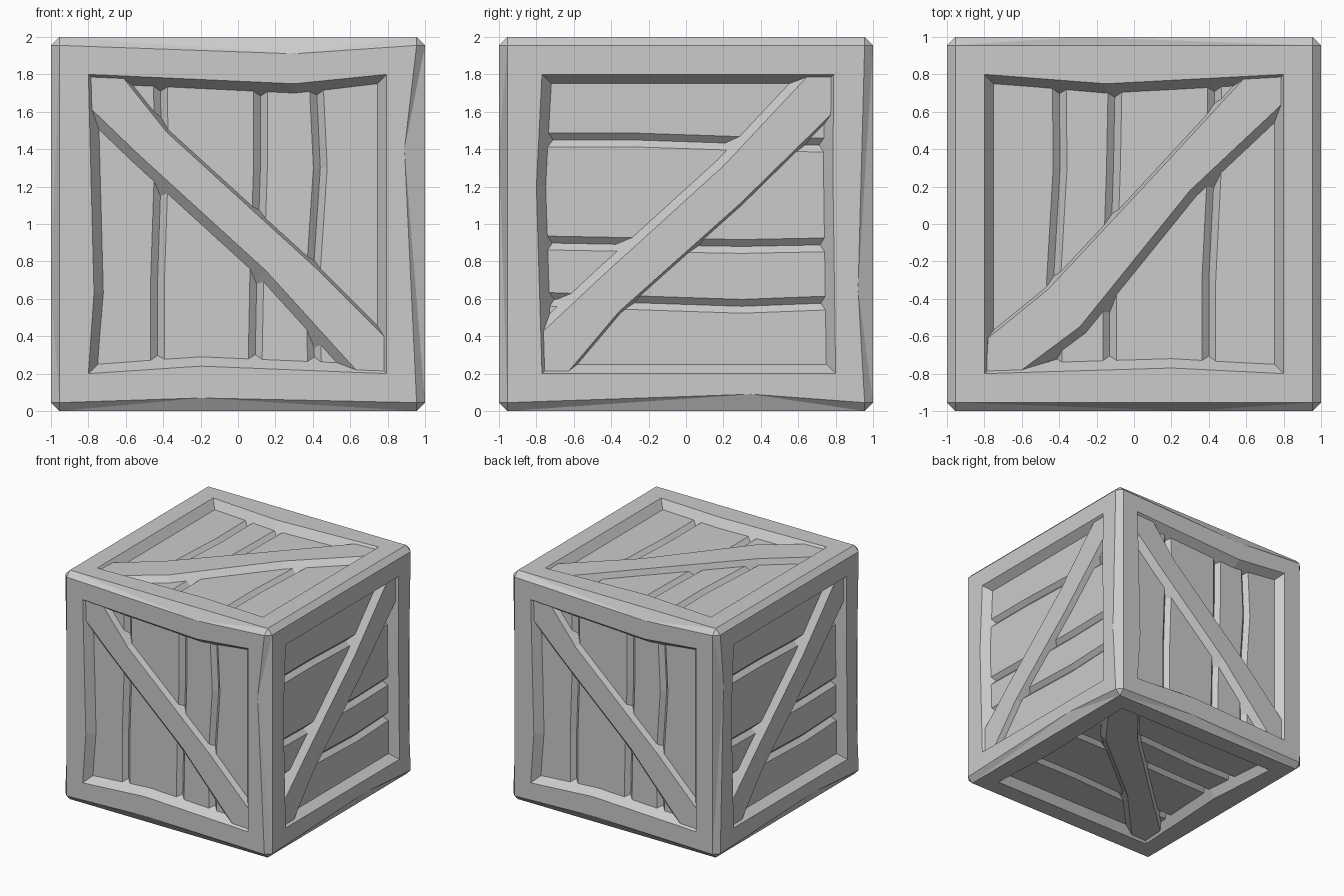
import bpy, bmesh
from mathutils import Vector

if "Cube" in bpy.data.objects:
    bpy.data.objects.remove(bpy.data.objects["Cube"])

C = 0.955                               # where the outer chamfer starts
BRACE_D, PLANK_D, GROOVE_D = 0.02, 0.07, 0.105
SPREAD = 0.075                          # inward slope of the frame walls
ST = (0.82, 0.3, -0.3, -0.82)           # stations along each groove

# Three panel designs, in panel coordinates. Side order: bottom, right, top, left
upright = dict(
    corners=[(-.8, -.8), (.795, -.8), (.795, .8), (-.8, .8)],
    mids=[(-.2, -.76), None, (.3, .75), (-.77, -.37)],
    dents=[(-.2, -.93), (.89, .4), (.3, .91), None],
    grooves=[(-.415, -.41, -.43, -.43), (.12, .12, .10, .09), (.415, .44, .40, .41)],
    across=False, diagonal=((-.79, .79), (.79, -.79)),
    upper=[(-.62, .79), (-.38, .49), (.41, -.23), (.79, -.61)], up_w=.015,
    lower=[(.64, -.79), (.15, -.25), (-.53, .37), (-.79, .62)], low_w=.05)
sideways = dict(
    corners=[(-.77, -.8), (.8, -.8), (.79, .8), (-.77, .8)],
    mids=[None, (.785, .3), None, (-.8, .2)],
    dents=[(.35, -.91), (.92, -.35), None, None],
    grooves=[(-.42, -.44, -.42, -.40), (-.11, -.12, -.11, -.10), (.42, .43, .45, .45)],
    across=True, diagonal=((-.77, -.79), (.79, .79)),
    upper=[(-.77, -.58), (-.45, -.28), (.2, .31), (.65, .79)], up_w=.045,
    lower=[(.79, .6), (.29, .11), (-.36, -.47), (-.63, -.79)], low_w=.012)
level = dict(
    corners=[(-.8, -.8), (.8, -.8), (.8, .8), (-.8, .8)],
    mids=[(.2, -.77), None, (-.15, .75), None],
    dents=[None] * 4,
    grooves=[(-.40, -.395, -.43, -.42), (-.10, -.11, -.13, -.13), (.43, .43, .40, .40)],
    across=False, diagonal=((-.79, -.79), (.79, .79)),
    upper=[(-.78, -.61), (-.46, -.35), (.1, .25), (.59, .78)], up_w=.015,
    lower=[(.79, .64), (.3, .18), (-.29, -.55), (-.6, -.78)], low_w=.045)
# the far sides carry slightly different edge dents
upright_b = dict(upright, dents=[(-.2, -.93), None, (.3, .91), None])
sideways_b = dict(sideways, dents=[(.35, -.91), (.92, -.35), None, (-.91, .5)])

# Each panel: design, u axis, v axis, outward normal
PANELS = {
    "front": (upright, (1, 0, 0), (0, 0, 1), (0, -1, 0)),
    "back": (upright_b, (-1, 0, 0), (0, 0, 1), (0, 1, 0)),
    "right": (sideways, (0, 1, 0), (0, 0, 1), (1, 0, 0)),
    "left": (sideways_b, (0, -1, 0), (0, 0, 1), (-1, 0, 0)),
    "top": (level, (1, 0, 0), (0, 1, 0), (0, 0, 1)),
    "bottom": (level, (0, -1, 0), (-1, 0, 0), (0, 0, -1)),
}


def placer(u, v, n):
    u, v, n = Vector(u), Vector(v), Vector(n)
    return lambda p, d: u * p[0] + v * p[1] + n * (1 - d)


def finish(bm, name):
    bmesh.ops.recalc_face_normals(bm, faces=bm.faces[:])
    bmesh.ops.translate(bm, verts=bm.verts[:], vec=(0, 0, 1))
    me = bpy.data.meshes.new(name)
    bm.to_mesh(me)
    bm.free()
    bpy.context.collection.objects.link(bpy.data.objects.new(name, me))


def loft(bm, rings):
    # closed rings joined into a capped solid
    rows = [[bm.verts.new(p) for p in r] for r in rings]
    m = len(rows[0])
    for a, b in zip(rows, rows[1:]):
        for i in range(m):
            j = (i + 1) % m
            bm.faces.new((a[i], a[j], b[j], b[i]))
    bm.faces.new(rows[0])
    bm.faces.new(rows[-1])


def planks(name, g, place):
    bm = bmesh.new()
    lines = [(-.84,) * 4] + g["grooves"] + [(.84,) * 4]
    for a, b in zip(lines, lines[1:]):
        rings = []
        for s, l, r in zip(ST, a, b):
            sec = [(l, GROOVE_D), (l + .037, PLANK_D), (r - .037, PLANK_D), (r, GROOVE_D)]
            rings.append([place((s, c) if g["across"] else (c, s), d) for c, d in sec])
        loft(bm, rings)
    finish(bm, name + "_planks")


def brace(name, g, place):
    bm = bmesh.new()
    a, b = (Vector(p) for p in g["diagonal"])
    t = (b - a).normalized()
    nrm = Vector((-t.y, t.x))           # points to the upper edge
    k = (GROOVE_D - BRACE_D) / (PLANK_D - BRACE_D)
    top = [a] + [Vector(p) for p in g["upper"]] + [b] + [Vector(p) for p in g["lower"]]
    off = [0] + [g["up_w"]] * 4 + [0] + [-g["low_w"]] * 4
    base = [p + nrm * o * k for p, o in zip(top, off)]
    loft(bm, [[place(p, BRACE_D) for p in top], [place(p, GROOVE_D) for p in base]])
    finish(bm, name + "_brace")


# Frame: rims and sloped walls of all six panels, then the outer chamfers
bm = bmesh.new()
segments, corners = {}, {}
for name, (g, u, v, n) in PANELS.items():
    place = placer(u, v, n)
    signs = [(-1, -1), (1, -1), (1, 1), (-1, 1)]
    outs = [(0, -1), (1, 0), (0, 1), (-1, 0)]
    outer = [bm.verts.new(place((C * a, C * b), 0)) for a, b in signs]
    rim = [bm.verts.new(place(p, 0)) for p in g["corners"]]
    deep = [bm.verts.new(place((p[0] - SPREAD * s[0], p[1] - SPREAD * s[1]), GROOVE_D))
            for p, s in zip(g["corners"], signs)]
    for i in range(4):
        j = (i + 1) % 4
        o, dent, mid = outs[i], g["dents"][i], g["mids"][i]
        seg = [outer[i]] + ([bm.verts.new(place(dent, 0))] if dent else []) + [outer[j]]
        edge, low = [rim[i], rim[j]], [deep[i], deep[j]]
        if mid:
            edge.insert(1, bm.verts.new(place(mid, 0)))
            low.insert(1, bm.verts.new(place((mid[0] - SPREAD * o[0],
                                              mid[1] - SPREAD * o[1]), GROOVE_D)))
        bm.faces.new(seg + edge[::-1])
        for q in range(len(edge) - 1):
            bm.faces.new((edge[q], edge[q + 1], low[q + 1], low[q]))
        side = tuple(o[0] * x + o[1] * y for x, y in zip(u, v))
        segments[(n, side)] = seg
        key = tuple(1 if c > 0 else -1 for c in outer[i].co)
        corners.setdefault(key, []).append(outer[i])
    planks(name, g, place)
    brace(name, g, place)

# Chamfer strips; a dented one is fanned from its dent
for (n, s), seg in segments.items():
    if n < s:
        along = Vector(n).cross(Vector(s))
        a = sorted(seg, key=lambda w: w.co.dot(along))
        b = sorted(segments[(s, n)], key=lambda w: -w.co.dot(along))
        loop = a + b
        if len(loop) == 5:
            d = 1 if len(a) == 3 else 3
            loop = loop[d:] + loop[:d]
            for q in range(1, 4):
                bm.faces.new((loop[0], loop[q], loop[q + 1]))
        else:
            bm.faces.new(loop)
for tri in corners.values():
    bm.faces.new(tri)
finish(bm, "crate_frame")
